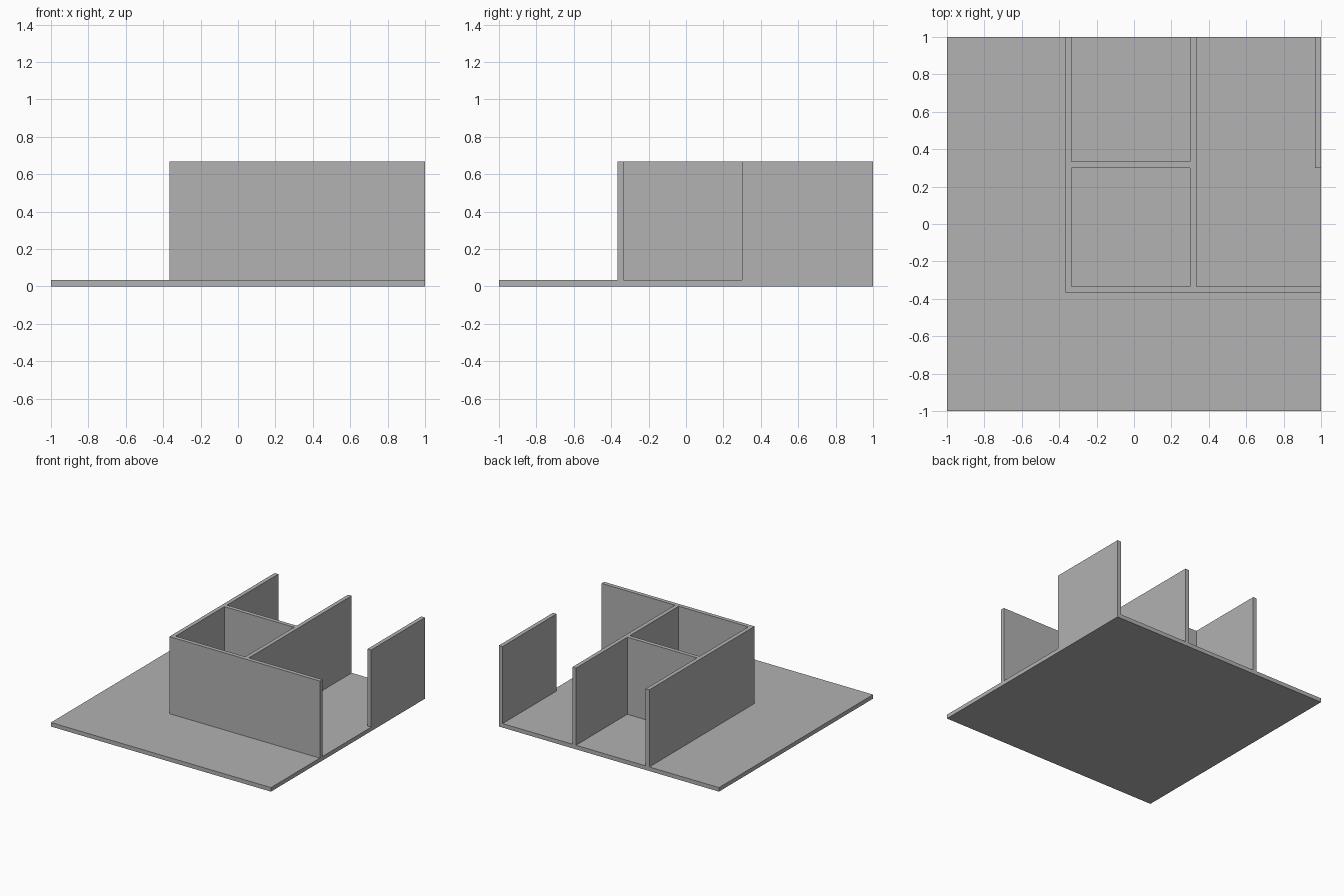
import bpy
from mathutils import Vector

cube = bpy.data.objects.get("Cube")
if cube:
    bpy.data.objects.remove(cube, do_unlink=True)

grey = bpy.data.materials.new("plain_grey")
grey.use_nodes = True
colour = (0.445, 0.445, 0.445, 1)
grey.diffuse_color = colour
grey.node_tree.nodes["Principled BSDF"].inputs["Base Color"].default_value = colour

T = 1 / 30      # thickness of floor and walls
TOP = 20 * T    # wall top height


def slab(name, x, y, z):
    """Box spanning the given (low, high) ranges."""
    low, high = (Vector(p) for p in zip(x, y, z))
    bpy.ops.mesh.primitive_cube_add(size=1, location=(low + high) / 2)
    obj = bpy.context.object
    obj.name = obj.data.name = name
    obj.scale = high - low
    bpy.ops.object.transform_apply(location=False, rotation=False, scale=True)
    obj.data.materials.append(grey)


def wall(name, x, y):
    slab(name, x, y, (T, TOP))


# Inner and outer faces of the room
outer, inner, mid = -11 * T, -10 * T, 9 * T

slab("floor", (-1, 1), (-1, 1), (0, T))
wall("front_wall", (outer, 1), (outer, inner))
wall("right_wall", (outer, inner), (inner, 1))
wall("middle_wall", (mid, mid + T), (inner, 1))
wall("cross_wall", (inner, mid), (mid, mid + T))
wall("left_wall", (1 - T, 1), (mid, 1))
